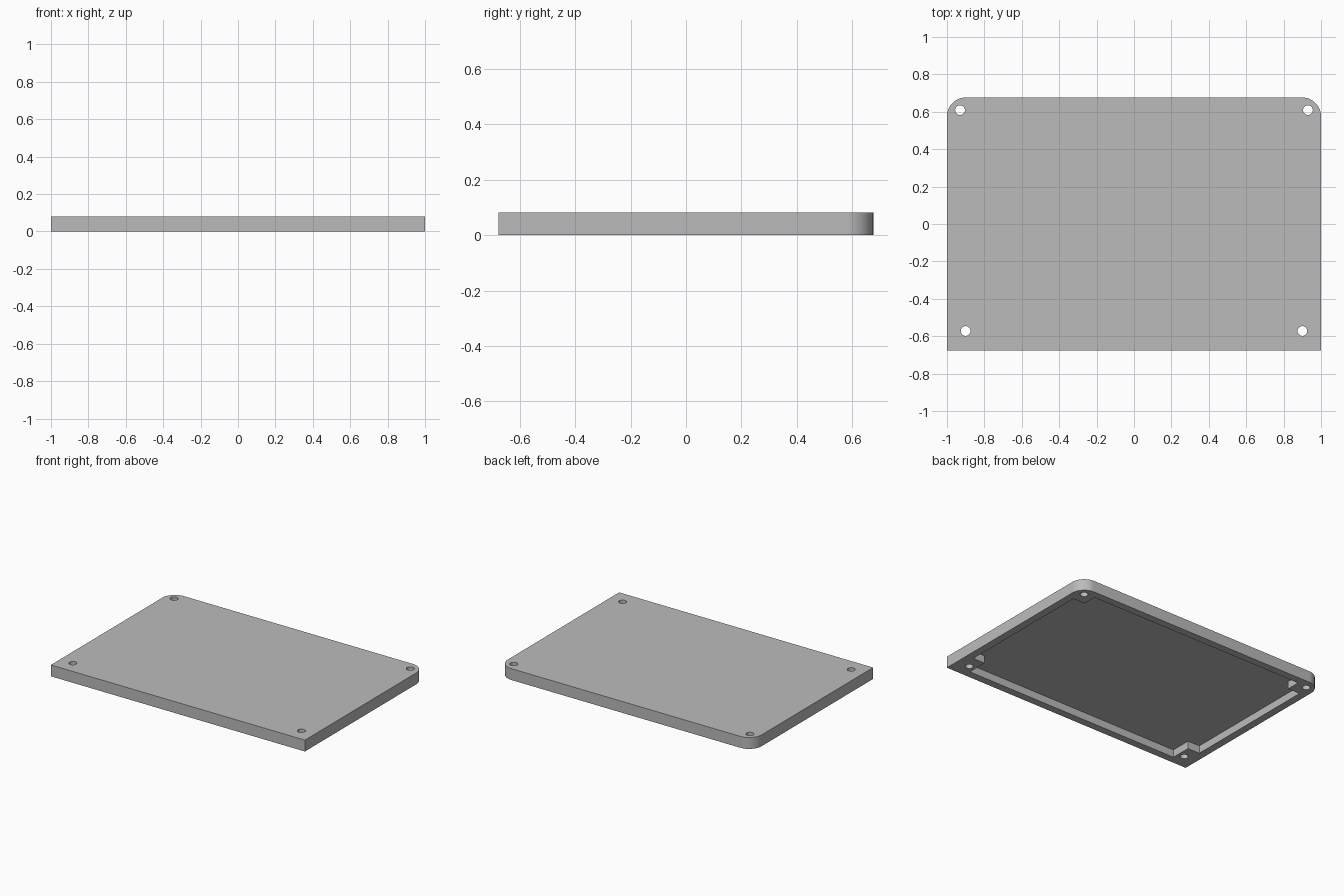
import bpy
import bmesh
from math import cos, sin, pi, radians

cube = bpy.data.objects.get("Cube")
if cube:
    bpy.data.objects.remove(cube, do_unlink=True)

HALF_X, HALF_Y, HEIGHT = 1.0, 0.676, 0.081
RADIUS = 0.1           # back corner rounding
WALL, DEPTH = 0.054, 0.054
POST_X, POST_FRONT, POST_BACK = 0.852, -0.476, 0.523
HOLE = 0.026

grey = bpy.data.materials.new("light grey")
grey.use_nodes = True
grey.diffuse_color = (0.5, 0.5, 0.5, 1)
grey.node_tree.nodes["Principled BSDF"].inputs["Base Color"].default_value = (0.5, 0.5, 0.5, 1)


def arc(cx, cy, r, start, end, steps):
    angles = [start + (end - start) * i / steps for i in range(steps + 1)]
    return [(cx + r * cos(a), cy + r * sin(a)) for a in angles]


def prism(name, outline, z0, z1):
    """Extrude a counter-clockwise outline from z0 to z1."""
    bm = bmesh.new()
    base = bm.faces.new([bm.verts.new((x, y, z0)) for x, y in outline])
    top = bmesh.ops.extrude_face_region(bm, geom=[base], use_keep_orig=True)["geom"]
    verts = [v for v in top if isinstance(v, bmesh.types.BMVert)]
    bmesh.ops.translate(bm, verts=verts, vec=(0, 0, z1 - z0))
    bmesh.ops.recalc_face_normals(bm, faces=bm.faces)
    mesh = bpy.data.meshes.new(name)
    bm.to_mesh(mesh)
    bm.free()
    mesh.materials.append(grey)
    obj = bpy.data.objects.new(name, mesh)
    bpy.context.collection.objects.link(obj)
    return obj


# Cover: square front corners, rounded back corners
cx, cy = HALF_X - RADIUS, HALF_Y - RADIUS
cover = prism("cover_plate",
              [(-HALF_X, -HALF_Y), (HALF_X, -HALF_Y)]
              + arc(cx, cy, RADIUS, 0, pi / 2, 16)
              + arc(-cx, cy, RADIUS, pi / 2, pi, 16), 0, HEIGHT)

# Underside pocket, leaving a rim and four corner posts
px, py = HALF_X - WALL, HALF_Y - WALL
right_half = [(POST_X, -py), (POST_X, POST_FRONT), (px, POST_FRONT),
              (px, POST_BACK), (POST_X, POST_BACK), (POST_X, py)]
left_half = [(-x, y) for x, y in reversed(right_half)]
cutters = [prism("pocket_cutter", right_half + left_half, -0.05, DEPTH)]

# Screw holes through the posts
for side in (-1, 1):
    for x, y in ((0.93, 0.609), (0.9, -0.572)):
        ring = arc(side * x, y, HOLE, 0, 2 * pi, 32)[:-1]
        cutters.append(prism("hole_cutter", ring, -0.1, HEIGHT + 0.1))

# Cut, bake the result and remove the cutters
for cutter in cutters:
    cutter.hide_render = True
    mod = cover.modifiers.new("cut", "BOOLEAN")
    mod.operation = "DIFFERENCE"
    mod.solver = "EXACT"
    mod.object = cutter
bpy.context.view_layer.update()
graph = bpy.context.evaluated_depsgraph_get()
baked = bpy.data.meshes.new_from_object(cover.evaluated_get(graph))
cover.modifiers.clear()
cover.data = baked
for cutter in cutters:
    bpy.data.objects.remove(cutter, do_unlink=True)

# Smooth the round corners and holes, keep edges sharp
bpy.ops.object.select_all(action="DESELECT")
cover.select_set(True)
bpy.context.view_layer.objects.active = cover
bpy.ops.object.shade_smooth_by_angle(angle=radians(30))
